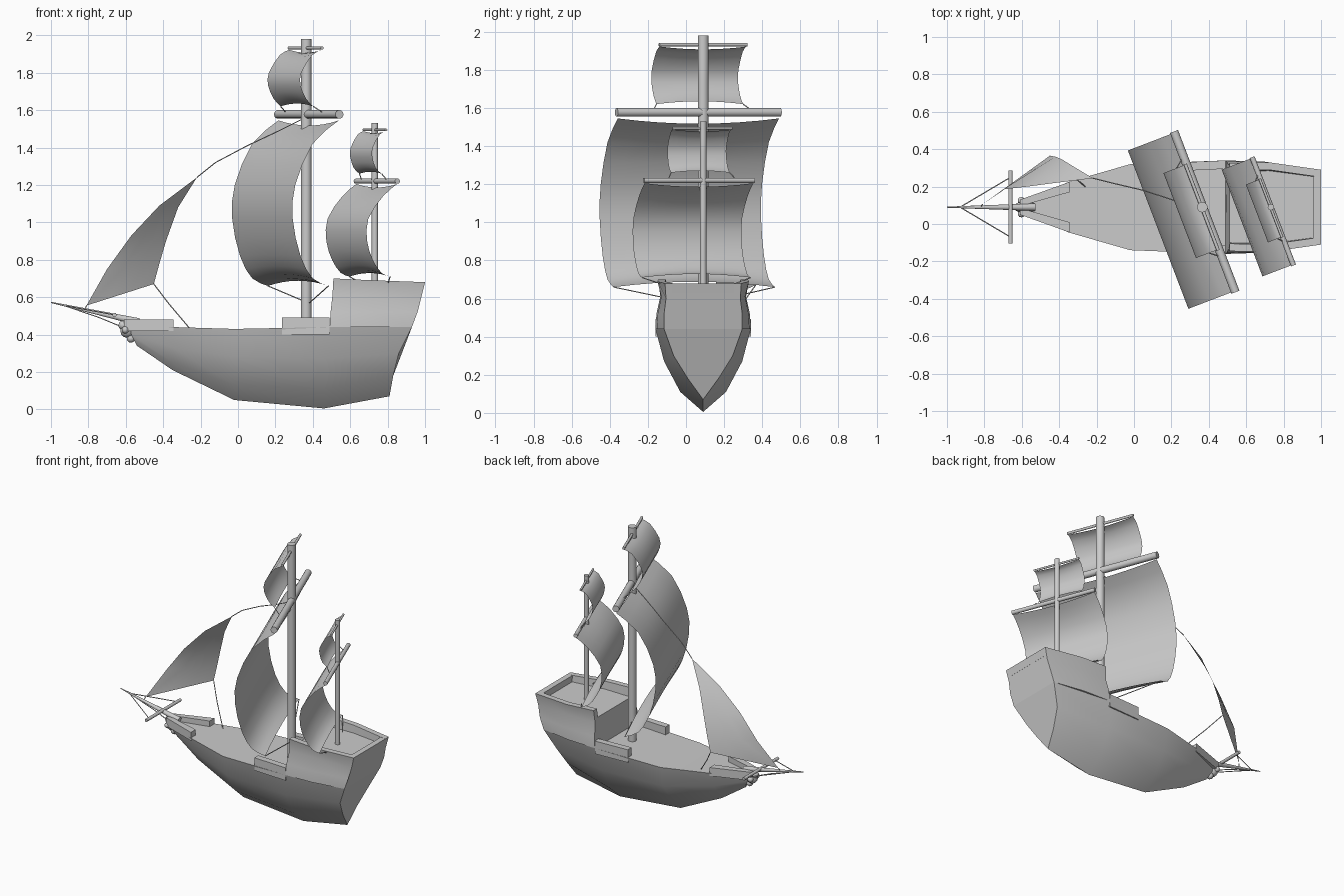
import bpy, bmesh, math
from mathutils import Vector

if "Cube" in bpy.data.objects:
    bpy.data.objects.remove(bpy.data.objects["Cube"])

CY = 0.09                                # ship centreline in y
U = Vector((0.357, -0.934, 0))           # direction along the braced yards
D = Vector((-0.934, -0.357, 0))          # direction the sails billow


def finish(name, bm):
    bmesh.ops.recalc_face_normals(bm, faces=bm.faces)
    me = bpy.data.meshes.new(name)
    bm.to_mesh(me)
    bm.free()
    ob = bpy.data.objects.new(name, me)
    bpy.context.collection.objects.link(ob)
    return ob


def loft(name, rings, closed=True, caps=True):
    bm = bmesh.new()
    rows = [[bm.verts.new(p) for p in r] for r in rings]
    n = len(rows[0])
    for a, b in zip(rows, rows[1:]):
        for i in range(n if closed else n - 1):
            j = (i + 1) % n
            bm.faces.new((a[i], a[j], b[j], b[i]))
    if caps:
        bm.faces.new(rows[0])
        bm.faces.new(rows[-1])
    return finish(name, bm)


def pole(name, a, b, r1, r2=None, sides=14):
    a, b = Vector(a), Vector(b)
    q = (b - a).to_track_quat('Z', 'Y')
    rings = []
    for p, r in ((a, r1), (b, r1 if r2 is None else r2)):
        rings.append([p + q @ Vector((r * math.cos(t), r * math.sin(t), 0))
                      for t in (2 * math.pi * i / sides for i in range(sides))])
    return loft(name, rings)


def rope(name, pts, r=0.003):
    for a, b in zip(pts, pts[1:]):
        pole(name, a, b, r, sides=6)


def mirrored(half, closed_top=True):
    # half section runs keel (w=0) to top; returns the full ring
    right = [(x, CY + w, z) for x, w, z in half]
    left = [(x, CY - w, z) for x, w, z in reversed(half) if w > 0]
    return right + left


# Hull: half sections (x, half width, z) from keel to deck edge
hull = [
    [(-.54, 0, .34), (-.555, .016, .37), (-.57, .025, .40), (-.59, .032, .445)],
    [(-.35, 0, .21), (-.35, .045, .25), (-.35, .095, .33), (-.35, .135, .44)],
    [(-.02, 0, .05), (-.02, .09, .13), (-.02, .19, .28), (-.02, .23, .43)],
    [(.46, 0, .005), (.46, .12, .11), (.46, .205, .27), (.49, .25, .44)],
    [(.81, 0, .07), (.83, .08, .18), (.86, .155, .30), (.93, .205, .44)],
]
loft("hull", [mirrored(h) for h in hull])

# Aft castle: U-shaped section, open at the front, with a stern rail
castle = [
    [(.49, .25, .44), (.495, .245, .52), (.505, .225, .61), (.51, .235, .70),
     (.51, .195, .70), (.51, .19, .635)],
    [(.70, .243, .44), (.72, .238, .52), (.72, .22, .61), (.72, .24, .69),
     (.72, .2, .69), (.72, .195, .635)],
    [(.93, .205, .44), (.96, .205, .52), (.98, .195, .60), (1.0, .20, .68),
     (1.0, .16, .68), (.985, .16, .635)],
]
loft("aft_castle", [mirrored(c) for c in castle])
loft("stern_rail", [[(x0, y, .63), (x1 - .015, y, .63), (x1, y, .68), (x0, y, .68)]
                    for x0, x1, y in ((.96, 1, CY - .165), (.96, 1, CY + .165))])

# Bulwark blocks on the bow and amidships
for s in (-1, 1):
    for name, path, z0, z1, t in (
            ("bow_rail", ((-.61, .04), (-.345, .135)), .42, .48, .055),
            ("waist_rail", ((.235, .238), (.49, .25)), .40, .492, .045)):
        loft(name, [[(x, CY + s * w, z0), (x, CY + s * w, z1),
                     (x, CY + s * max(w - t, .005), z1), (x, CY + s * max(w - t, .005), z0)]
                    for x, w in path])

# Figurehead: small carved lump under the bowsprit
for dx, dy, dz, r in ((0, 0, 0, .038), (-.022, 0, .03, .026), (.02, 0, -.04, .024),
                      (-.01, .035, .005, .02), (-.01, -.035, .005, .02), (.03, 0, .02, .035)):
    bm = bmesh.new()
    bmesh.ops.create_icosphere(bm, subdivisions=2, radius=r)
    bmesh.ops.translate(bm, verts=bm.verts, vec=(-.592 + dx, CY + dy, .42 + dz))
    finish("figurehead", bm)

# Bowsprit with its cross yard and stays
pole("bowsprit", (-.53, CY, .468), (-1, CY, .572), .02, .003)
pole("bowsprit_yard", (-.66, CY - .195, .505), (-.66, CY + .195, .505), .011)
for s in (-1, 1):
    rope("bowsprit_stay", [(-.66, CY + s * .16, .505), (-.93, CY, .555)])
rope("bobstay", [(-.57, CY, .42), (-.74, CY, .49), (-.93, CY, .555)])

# Masts
pole("main_mast", (.365, CY, .42), (.365, CY, 1.98), .028, sides=20)
pole("mizzen_mast", (.732, CY, .62), (.732, CY, 1.53), .017, sides=16)


def sail_set(name, centre, half, yard_z, yard_r, profile, sheets):
    # yard, billowing sail and the two sheets holding its lower corners
    c = Vector((*centre, 0))
    pole(name + "_yard", c - U * half + Vector((0, 0, yard_z)),
         c + U * half + Vector((0, 0, yard_z)), yard_r)
    top, bottom = profile[0][1], profile[-1][1]
    rise = .06 * half

    def point(k, d, z):
        # corners reach towards the yard and the deck
        mid = 1 - k * k
        t = (z - bottom) / (top - bottom)
        dz = -rise * mid * max(0, t * 4 - 3) + rise * mid * max(0, 1 - t * 4)
        return c + U * (k * half * .985) + D * d + Vector((0, 0, z + dz))

    # smooth the profile with Catmull-Rom interpolation
    p = [Vector(q) for q in profile]
    p = [p[0]] + p + [p[-1]]
    pts = []
    for i in range(1, len(p) - 2):
        for t in (0, .5):
            pts.append(.5 * (2 * p[i] + (p[i + 1] - p[i - 1]) * t
                       + (2 * p[i - 1] - 5 * p[i] + 4 * p[i + 1] - p[i + 2]) * t * t
                       + (3 * p[i] - p[i - 1] - 3 * p[i + 1] + p[i + 2]) * t ** 3))
    pts.append(p[-1])
    loft(name + "_sail", [[point(k / 4, d, z) for k in range(-4, 5)] for d, z in pts],
         closed=False, caps=False)
    for s in (-1, 1):
        end = c + U * (s * half * sheets[0]) + Vector((0, 0, sheets[1]))
        rope(name + "_sheet", [point(s, *profile[-1]), end])


sail_set("main", (.378, .065), .46, 1.577, .023,
         [(0, 1.545), (.15, 1.42), (.25, 1.2), (.265, 1.02), (.22, .82), (.15, .70), (.06, .66)],
         (.03, .57))
sail_set("main_top", (.362, .09), .247, 1.932, .009,
         [(0, 1.922), (.055, 1.895), (.118, 1.80), (.122, 1.73), (.09, 1.66), (.05, 1.62)],
         (1.15, 1.58))
sail_set("mizzen", (.742, .068), .31, 1.22, .014,
         [(0, 1.205), (.08, 1.14), (.165, 1.02), (.172, .9), (.14, .80), (.09, .73), (.04, .71)],
         (.5, .66))
sail_set("mizzen_top", (.732, .085), .168, 1.494, .007,
         [(0, 1.487), (.035, 1.47), (.075, 1.40), (.078, 1.35), (.058, 1.29), (.025, 1.26)],
         (1.15, 1.22))

# Jib between the bowsprit and the main mast
luff = [(-.81, .105, .555), (-.70, .185, .75), (-.57, .20, .93), (-.42, .22, 1.09), (-.22, .245, 1.24)]
leech = [(-.45, .365, .67), (-.42, .36, .78), (-.385, .345, .90), (-.32, .305, 1.08), (-.221, .246, 1.238)]
loft("jib_sail", [[Vector(a).lerp(Vector(b), k / 3) for k in range(4)]
                  for a, b in zip(luff, leech)], closed=False, caps=False)
rope("jib_stay", [luff[-1], (-.12, .22, 1.32), (.05, .18, 1.41), (.22, .125, 1.49), (.36, .09, 1.56)])
rope("jib_sheet", [leech[0], (-.37, .29, .565), (-.26, .2, .435)])
rope("jib_tack", [luff[0], (-.82, CY, .53)])

# Smooth shading with sharp edges kept
bpy.ops.object.select_all(action='SELECT')
bpy.context.view_layer.objects.active = bpy.data.objects["hull"]
bpy.ops.object.shade_smooth_by_angle(angle=math.radians(40))
